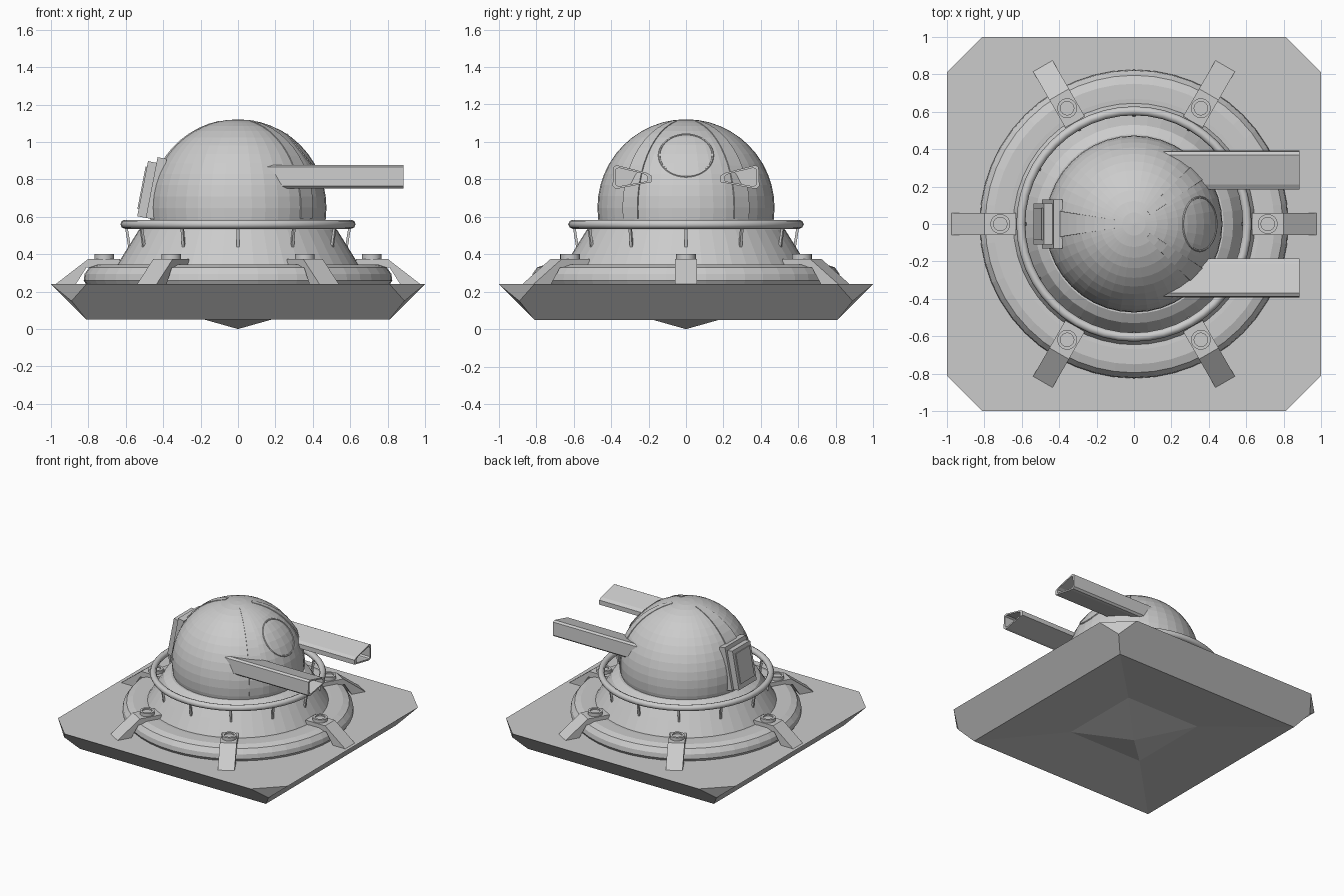
import bpy, bmesh, math
from mathutils import Vector, Matrix

if "Cube" in bpy.data.objects:
    bpy.data.objects.remove(bpy.data.objects["Cube"])

grey = bpy.data.materials.new("light_grey")
grey.use_nodes = True
grey.diffuse_color = (0.6, 0.6, 0.6, 1)
grey.node_tree.nodes["Principled BSDF"].inputs["Base Color"].default_value = (0.6, 0.6, 0.6, 1)


def finish(name, bm, matrix=None):
    bmesh.ops.recalc_face_normals(bm, faces=bm.faces)
    mesh = bpy.data.meshes.new(name)
    bm.to_mesh(mesh)
    bm.free()
    mesh.materials.append(grey)
    obj = bpy.data.objects.new(name, mesh)
    bpy.context.collection.objects.link(obj)
    if matrix:
        obj.matrix_world = matrix
    return obj


def loft(name, sections, matrix=None, caps=True, wrap=False):
    """Bridge closed point loops one after another."""
    bm = bmesh.new()
    loops = [[bm.verts.new(p) for p in s] for s in sections]
    pairs = list(zip(loops, loops[1:] + loops[:1])) if wrap else list(zip(loops, loops[1:]))
    for a, b in pairs:
        for i in range(len(a)):
            j = (i + 1) % len(a)
            bm.faces.new((a[i], a[j], b[j], b[i]))
    if caps and not wrap:
        bm.faces.new(loops[0])
        bm.faces.new(loops[-1])
    return finish(name, bm, matrix)


def lathe(name, profile, steps=48, matrix=None, wrap=False):
    rings = [[(r * math.cos(math.tau * k / steps), r * math.sin(math.tau * k / steps), z)
              for k in range(steps)] for r, z in profile]
    return loft(name, rings, matrix, wrap=wrap)


def circle(r, z, minor, n=8):
    return [(r + minor * math.cos(math.tau * k / n), z + minor * math.sin(math.tau * k / n))
            for k in range(n)]


def box(name, size, matrix):
    bm = bmesh.new()
    bmesh.ops.create_cube(bm, size=1, matrix=Matrix.Diagonal((*size, 1)))
    return finish(name, bm, matrix)


def turn(angle):
    return Matrix.Rotation(math.radians(angle), 4, 'Z')


# Base slab: sloping sides, notched corners, recessed underside with a point
bm = bmesh.new()
quarters = []
for k in range(4):
    rot = turn(90 * k)
    quarters.append([bm.verts.new(rot @ Vector(p)) for p in (
        (1, 0.81, 0.24), (0.81, 1, 0.24), (0.89, 0.89, 0.15), (0.81, 0.81, 0.05), (0.32, 0.32, 0.09))])
apex = bm.verts.new((0, 0, 0))
bm.faces.new([v for q in quarters for v in q[:2]])
for q, n in zip(quarters, quarters[1:] + quarters[:1]):
    bm.faces.new((q[0], q[1], q[2]))
    bm.faces.new((q[1], n[0], n[2], n[3], q[3], q[2]))
    bm.faces.new((q[3], n[3], n[4], q[4]))
    bm.faces.new((q[4], n[4], apex))
finish("base_slab", bm)

# Round collar, conical skirt and handrail
lathe("collar", [(0.81, 0.235), (0.825, 0.26), (0.82, 0.295), (0.795, 0.33), (0.75, 0.345),
                 (0.67, 0.345), (0.6, 0.34)])
lathe("skirt", [(0.66, 0.3), (0.645, 0.345), (0.58, 0.45), (0.53, 0.53), (0.48, 0.56)])
lathe("handrail", circle(0.605, 0.56, 0.024), wrap=True)
for k in range(12):
    lean = Matrix.Rotation(math.radians(9), 4, 'Y')
    box("rail_post", (0.014, 0.014, 0.12), turn(30 * k) @ Matrix.Translation((0.59, 0, 0.5)) @ lean)

# Clamps with bolts around the collar
clamp = [(0.63, 0.375), (0.8, 0.375), (0.975, 0.24), (0.87, 0.235), (0.81, 0.33), (0.63, 0.32)]
bolt = [(0.053, 0.37), (0.053, 0.4), (0.036, 0.4), (0.036, 0.39)]
for k in range(6):
    loft("clamp", [[(r, y, z) for r, z in clamp] for y in (-0.06, 0.06)], turn(60 * k))
    lathe("clamp_bolt", bolt, 20, turn(60 * k) @ Matrix.Translation((0.715, 0, 0)))

# Dome
R, CZ = 0.473, 0.648
bm = bmesh.new()
bmesh.ops.create_uvsphere(bm, u_segments=40, v_segments=24, radius=R)
bmesh.ops.bisect_plane(bm, geom=bm.verts[:] + bm.edges[:] + bm.faces[:], dist=1e-5,
                       plane_co=(0, 0, -0.1), plane_no=(0, 0, -1), clear_outer=True)
finish("dome", bm, Matrix.Translation((0, 0, CZ)))


# Tapered raised strips running up the dome
def strip(angle, half_width, low, high):
    sections = []
    for k in range(13):
        t = k / 12
        e = math.radians(low + (high - low) * t)
        w = half_width * math.cos(e) + 0.006
        sections.append([(rad * math.cos(e), y, CZ + rad * math.sin(e))
                         for rad, y in ((R - 0.02, -w), (R + 0.003, -w), (R + 0.003, w), (R - 0.02, w))])
    loft("dome_strip", sections, turn(angle))


for angle, half in ((39, 0.045), (-39, 0.045), (180, 0.075)):
    strip(angle, half, -7, 78)

# Round hatch outline on the dome
tilt = Matrix.Translation((0, 0, CZ)) @ Matrix.Rotation(math.radians(51.5), 4, 'Y')
lathe("hatch_rim", circle(0.143, 0.449, 0.006, 6), 40, tilt, wrap=True)

# Two hollow barrels with a wedge section
outer = [(0.185, 0.785), (0.185, 0.82), (0.21, 0.835), (0.37, 0.876), (0.388, 0.866),
         (0.392, 0.765), (0.378, 0.752), (0.355, 0.752)]
cy, cz = 0.31, 0.81
inner = [(cy + (y - cy) * 0.82, cz + (z - cz) * 0.78) for y, z in outer]
for side in (1, -1):
    loft("left_barrel" if side > 0 else "right_barrel",
         [[(x, side * y, z) for y, z in ring]
          for x, ring in ((0.12, outer), (0.885, outer), (0.885, inner), (0.35, inner))])

# Leaning access box at the rear of the dome
lean = Matrix.Rotation(math.radians(11), 4, 'Y')
box("rear_frame", (0.05, 0.26, 0.33), Matrix.Translation((-0.437, 0, 0.752)) @ lean)
box("rear_box", (0.055, 0.22, 0.3), Matrix.Translation((-0.483, 0, 0.745)) @ lean)
box("rear_panel", (0.008, 0.17, 0.23), Matrix.Translation((-0.512, 0, 0.755)) @ lean)

# Crisp smoothing only across the small facets of the rail
for obj in bpy.context.collection.objects:
    obj.select_set(obj.name.startswith(("handrail", "hatch_rim", "clamp_bolt")))
    if obj.select_get():
        bpy.context.view_layer.objects.active = obj
bpy.ops.object.shade_smooth_by_angle(angle=math.radians(50))
